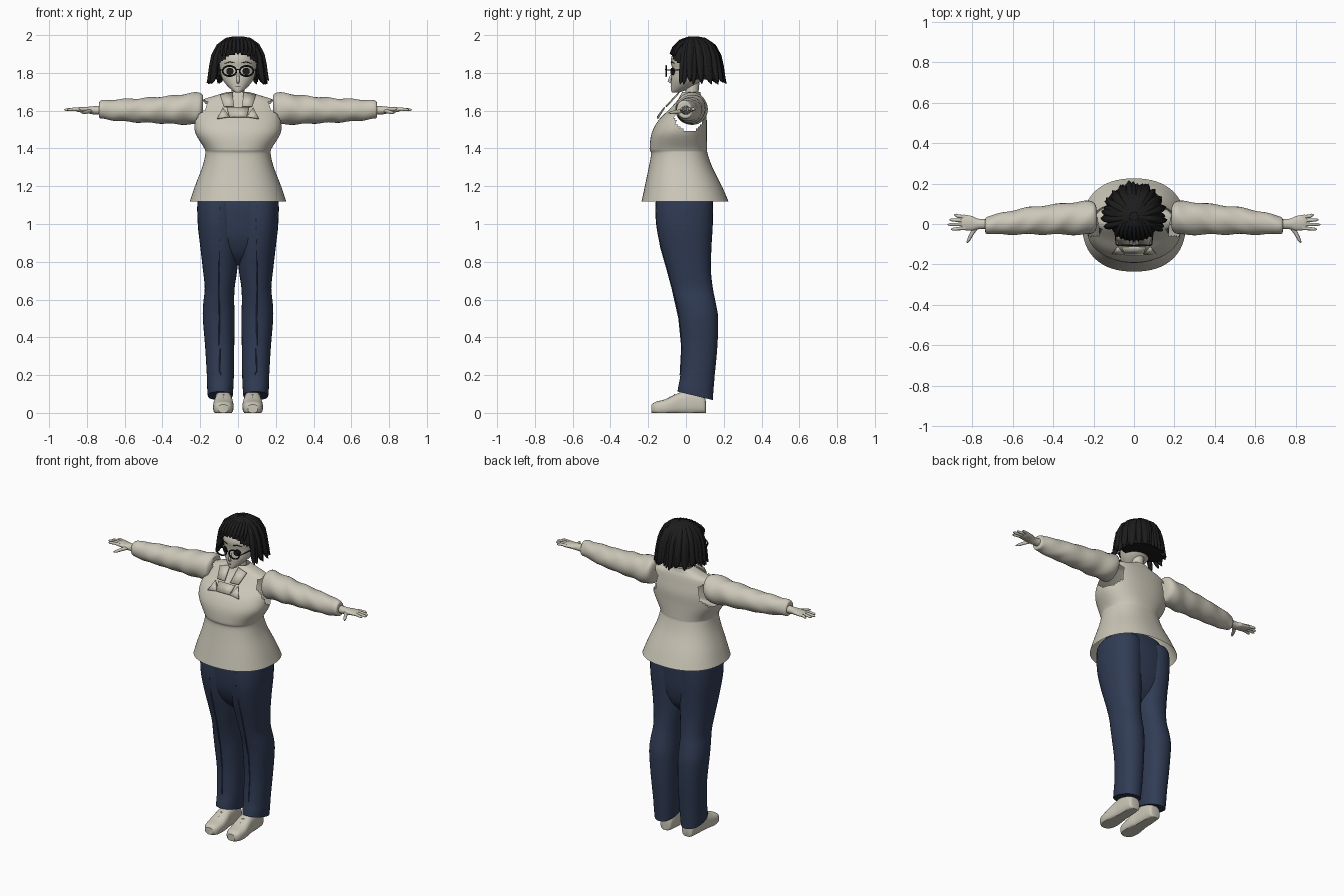
import bpy, bmesh, math, random
from mathutils import Vector

cube = bpy.data.objects.get("Cube")
if cube:
    bpy.data.objects.remove(cube)
random.seed(4)


def material(name, color):
    m = bpy.data.materials.new(name)
    m.use_nodes = True
    m.diffuse_color = (*color, 1)
    m.node_tree.nodes["Principled BSDF"].inputs["Base Color"].default_value = (*color, 1)
    return m


beige = material("warm beige", (0.60, 0.57, 0.48))
navy = material("navy cloth", (0.03, 0.045, 0.09))
black = material("soft black", (0.012, 0.012, 0.012))


def finish(name, bm, mat, mirror=False, thick=0, angle=40):
    bmesh.ops.recalc_face_normals(bm, faces=bm.faces)
    mesh = bpy.data.meshes.new(name)
    bm.to_mesh(mesh)
    bm.free()
    mesh.materials.append(mat)
    obj = bpy.data.objects.new(name, mesh)
    bpy.context.collection.objects.link(obj)
    bpy.ops.object.select_all(action='DESELECT')
    obj.select_set(True)
    bpy.context.view_layer.objects.active = obj
    bpy.ops.object.shade_smooth_by_angle(angle=math.radians(angle))
    if thick:
        obj.modifiers.new("thickness", 'SOLIDIFY').thickness = thick
    if mirror:
        obj.modifiers.new("mirror", 'MIRROR').use_clip = False
    return obj


def smooth_rings(rings, steps):
    """Catmull-Rom through the control rings."""
    out = []
    for i in range(len(rings) - 1):
        a, b, c, d = (rings[max(i - 1, 0)], rings[i], rings[i + 1],
                      rings[min(i + 2, len(rings) - 1)])
        for k in range(steps):
            t = k / steps
            out.append([q + t / 2 * (r - p + t * (2*p - 5*q + 4*r - s + t * (3*(q - r) + s - p)))
                        for p, q, r, s in zip(a, b, c, d)])
    return out + [list(rings[-1])]


def loft(name, mat, axis, rings, n=32, steps=4, power=2.0, caps=True, shape=None, keep=None, **kw):
    """Rings are (position on axis, two centre coordinates, two radii)."""
    bm = bmesh.new()
    loops = []
    for t, c1, c2, r1, r2 in smooth_rings(rings, steps):
        loop = []
        for i in range(n):
            a = math.tau * i / n
            c, s = math.cos(a), math.sin(a)
            p = c1 + r1 * math.copysign(abs(c) ** (2 / power), c)
            q = c2 + r2 * math.copysign(abs(s) ** (2 / power), s)
            v = Vector({'x': (t, p, q), 'y': (p, t, q), 'z': (p, q, t)}[axis])
            loop.append(bm.verts.new(shape(v) if shape else v))
        loops.append(loop)
    for lo, hi in zip(loops, loops[1:]):
        for i in range(n):
            j = (i + 1) % n
            bm.faces.new((lo[i], lo[j], hi[j], hi[i]))
    if caps:
        bm.faces.new(loops[0])
        bm.faces.new(loops[-1])
    if keep:
        drop = [f for f in bm.faces if not keep(f.calc_center_median())]
        bmesh.ops.delete(bm, geom=drop, context='FACES')
    return finish(name, bm, mat, **kw)


def box(z, x0, x1, front, back):
    return (z, (x0 + x1) / 2, (front + back) / 2, (x1 - x0) / 2, (back - front) / 2)


def strands(name, mat, paths, depth, res=3):
    """Tapered tubes; every path point is (x, y, z, radius factor)."""
    cu = bpy.data.curves.new(name, 'CURVE')
    cu.dimensions = '3D'
    cu.bevel_depth, cu.bevel_resolution = depth, res
    cu.use_fill_caps = True
    for path in paths:
        sp = cu.splines.new('POLY')
        sp.points.add(len(path) - 1)
        for p, (x, y, z, r) in zip(sp.points, path):
            p.co, p.radius = (x, y, z, 1), r
        sp.use_smooth = True
    cu.materials.append(mat)
    bpy.context.collection.objects.link(bpy.data.objects.new(name, cu))


def both(paths):
    return paths + [[(-x, y, z, r) for x, y, z, r in p] for p in paths]


def plate(name, mat, pts, **kw):
    bm = bmesh.new()
    bm.faces.new([bm.verts.new(p) for p in pts])
    finish(name, bm, mat, mirror=True, thick=0.006, **kw)


# Flared jacket with open armholes
def outside_armhole(c):
    return abs(c.x) < 0.15 or ((c.y - 0.015) / 0.075) ** 2 + ((c.z - 1.575) / 0.085) ** 2 > 1


loft("jacket", beige, 'z', [
    box(1.12, -.255, .255, -.235, .225), box(1.2, -.228, .228, -.218, .19),
    box(1.3, -.19, .19, -.197, .14), box(1.37, -.173, .173, -.185, .115),
    box(1.40, -.178, .178, -.192, .112), box(1.48, -.225, .225, -.182, .11),
    box(1.55, -.23, .23, -.145, .11), box(1.61, -.215, .215, -.085, .1),
    box(1.655, -.19, .19, -.045, .09), box(1.68, -.12, .12, -.03, .08),
    box(1.70, -.055, .055, -.02, .075)], n=64, steps=6, power=2.3, caps=False,
    keep=outside_armhole)

# Collar flaps and pointed lapels
plate("collar_flap", beige, [(.03, -.035, 1.695), (.02, -.105, 1.62), (.075, -.1, 1.62), (.095, -.045, 1.68)])
plate("lapel_point", beige, [(.08, -.11, 1.615), (.045, -.148, 1.565), (.11, -.148, 1.555)])
plate("chest_panel", beige, [(0, -.112, 1.615), (.06, -.112, 1.615), (.045, -.15, 1.565), (0, -.15, 1.565)])


# Sleeves with soft cloth folds
def folds(v):
    v.z += 0.003 * math.sin(v.x * 55 + v.y * 40)
    v.y += 0.003 * math.sin(v.x * 43 + v.z * 30)
    return v


loft("sleeves", beige, 'x', [
    (.185, .03, 1.63, .05, .055), (.20, .03, 1.615, .075, .08), (.24, .03, 1.61, .083, .084),
    (.35, .025, 1.605, .077, .075), (.5, .017, 1.602, .068, .065),
    (.6, .008, 1.602, .06, .06), (.69, -.003, 1.605, .048, .052), (.73, -.005, 1.603, .04, .046),
    (.735, -.005, 1.603, .025, .03)], n=28, steps=6, shape=folds, mirror=True)

# Hands
loft("palms", beige, 'x', [
    (.72, 0, 1.602, .026, .024), (.77, 0, 1.602, .026, .021), (.80, .003, 1.604, .036, .016),
    (.84, .008, 1.605, .038, .013), (.855, .008, 1.605, .034, .008)], n=16, mirror=True)
fingers = [[(.83, y, 1.606, 1.1), (.87, y * 1.15, 1.608, 1), (tip - .01, y * 1.3, 1.605, .85),
            (tip, y * 1.32, 1.604, .3)]
           for y, tip in ((-.02, .905), (-.002, .92), (.016, .912), (.034, .89))]
thumb = [(.775, -.01, 1.6, 1.3), (.80, -.045, 1.594, 1.2), (.815, -.075, 1.59, 1), (.825, -.092, 1.588, .4)]
strands("fingers", beige, both(fingers + [thumb]), .0085)


# Trousers: hips and two legs whose hems rise at the front
def hem(v):
    if v.z < 0.2:
        v.z += (0.05 - v.y) * 0.22 * (0.2 - v.z) / 0.1
    return v


loft("trouser_hips", navy, 'z', [
    box(.78, -.1, .1, -.03, .06), box(.84, -.17, .17, -.095, .105), box(.93, -.205, .205, -.138, .13),
    box(1.03, -.214, .214, -.153, .138), box(1.12, -.212, .212, -.155, .138),
    box(1.2, -.17, .17, -.13, .11)], n=40, power=2.4)
loft("trouser_legs", navy, 'z', [
    box(.09, .028, .16, -.045, .142), box(.13, .025, .163, -.04, .145),
    box(.2, .022, .165, -.03, .152), box(.35, .02, .174, -.023, .166), box(.5, .018, .186, -.037, .17),
    box(.58, .02, .184, -.052, .158), box(.66, .018, .176, -.073, .142), box(.76, .004, .186, -.1, .132),
    box(.88, -.003, .2, -.135, .135), box(1.0, -.004, .213, -.158, .142),
    box(1.12, -.004, .214, -.16, .142), box(1.16, .01, .2, -.14, .13)],
    n=32, power=2.2, shape=hem, mirror=True)
strands("trouser_pleats", navy, both([[(.095, -.158, 1.1, 1), (.095, -.155, 1.0, 1), (.098, -.134, .88, 1),
        (.098, -.1, .76, 1), (.098, -.073, .66, 1), (.1, -.037, .5, 1), (.098, -.022, .35, 1),
        (.095, -.03, .2, 1)]]), .004, 1)


# Shoes with flat soles
def ground(v):
    v.z = max(v.z, 0)
    return v


loft("shoes", beige, 'y', [
    (.105, .077, .03, .022, .03), (.095, .077, .04, .038, .045), (.04, .077, .055, .044, .065),
    (-.02, .077, .05, .046, .062), (-.06, .077, .042, .051, .054), (-.11, .078, .03, .054, .042),
    (-.16, .078, .025, .046, .034), (-.182, .078, .022, .026, .022)],
    n=28, power=2.7, shape=ground, mirror=True)
strands("shoelaces", beige, both([[(.05, y, z, 1), (.077, y - .005, z + .012, 1), (.104, y, z, 1)]
        for y, z in ((-.055, .085), (-.08, .07))]), .004, 1)

# Neck, face and ears
loft("neck", beige, 'z', [box(1.6, -.05, .05, -.02, .075), box(1.67, -.036, .036, -.005, .065),
                          box(1.78, -.036, .036, -.005, .075)], n=20)
loft("head", beige, 'z', [
    box(1.695, -.012, .012, -.072, -.04), box(1.705, -.028, .028, -.078, -.01),
    box(1.735, -.06, .06, -.079, .05), box(1.77, -.084, .084, -.078, .09),
    box(1.82, -.096, .096, -.074, .12), box(1.87, -.1, .1, -.08, .13),
    box(1.92, -.088, .088, -.06, .13), box(1.96, -.05, .05, -.02, .1)], n=32)
strands("nose", beige, [[(0, -.07, 1.80, .5), (0, -.082, 1.775, .7), (0, -.091, 1.757, .7), (0, -.075, 1.748, .6)]], .011)
strands("mouth", black, [[(-.014, -.079, 1.727, .6), (0, -.0805, 1.726, 1), (.014, -.079, 1.727, .6)]], .0015, 1)


# Eyes and brows
def eye_curve(v):
    v.y -= 0.07 - 0.4 * (v.x - 0.045)
    return v


loft("eyes", black, 'y', [(-.004, .043, 1.808, .019, .019), (.004, .043, 1.808, .019, .019)],
     n=20, steps=1, shape=eye_curve, mirror=True)
strands("eyebrows", black, both([[(.02, -.081, 1.853, .5), (.045, -.075, 1.858, 1), (.07, -.062, 1.85, .4)]]), .003, 1)

# Round glasses
rims = [[(.045 + .036 * math.cos(a), -.105, 1.81 + .027 * math.sin(a), 1)
         for a in (math.tau * k / 24 for k in range(25))]]
temple = [[(.08, -.105, 1.815, 1), (.088, -.1, 1.815, 1), (.1, .02, 1.815, 1)]]
strands("glasses_rims", black, both(rims), .0045, 2)
strands("glasses_arms", black, both(temple) + [[(-.011, -.105, 1.815, 1), (0, -.108, 1.819, 1), (.011, -.105, 1.815, 1)]], .003, 2)


# Hair: a cap swept back from the brow, then loose bob locks
def off_face(c):
    return c.z > 1.905 - 2.2 * abs(c.x) ** 1.6 or c.y > 0.0


loft("hair_cap", black, 'z', [
    box(1.765, -.135, .135, 0, .19), box(1.82, -.132, .132, -.07, .182), box(1.87, -.128, .128, -.088, .172),
    box(1.92, -.117, .117, -.07, .152), box(1.96, -.085, .085, -.042, .115),
    box(1.985, -.045, .045, -.005, .075), box(1.992, -.01, .01, .025, .045)],
    n=48, steps=6, keep=off_face)
profile = ((1.985, .15, .6), (1.972, .45, .9), (1.94, .74, 1.1), (1.89, .92, 1.15),
           (1.84, 1.0, 1.1), (1.79, 1.06, 1), (1.765, 1.12, .7), (1.75, 1.2, .15))
locks = []
for k in range(34):
    a = math.radians(68 + 224 * k / 33)
    reach, drop = random.uniform(.95, 1.04), random.uniform(-.012, .014)
    twist = random.uniform(-.12, .12)
    locks.append([(math.sin(a + twist * i / 7) * f * .132 * reach,
                   .035 - math.cos(a + twist * i / 7) * f * .145 * reach,
                   z + drop * i / 7, r) for i, (z, f, r) in enumerate(profile)])
strands("hair_locks", black, locks, .015, 2)
swept = [[(x, -.083 + 3 * x * x, 1.9 - 1.5 * x * x, .5), (x * 1.05, -.066 + 2 * x * x, 1.93 - x * x, .9),
          (x * .95, -.03, 1.967 - 2 * x * x, 1), (x * .6, .02, 1.985 - x * x, .9), (x * .2, .06, 1.985, .5)]
         for x in (i * .021 - .084 for i in range(9))]
strands("hair_swept_back", black, swept, .01, 2)
